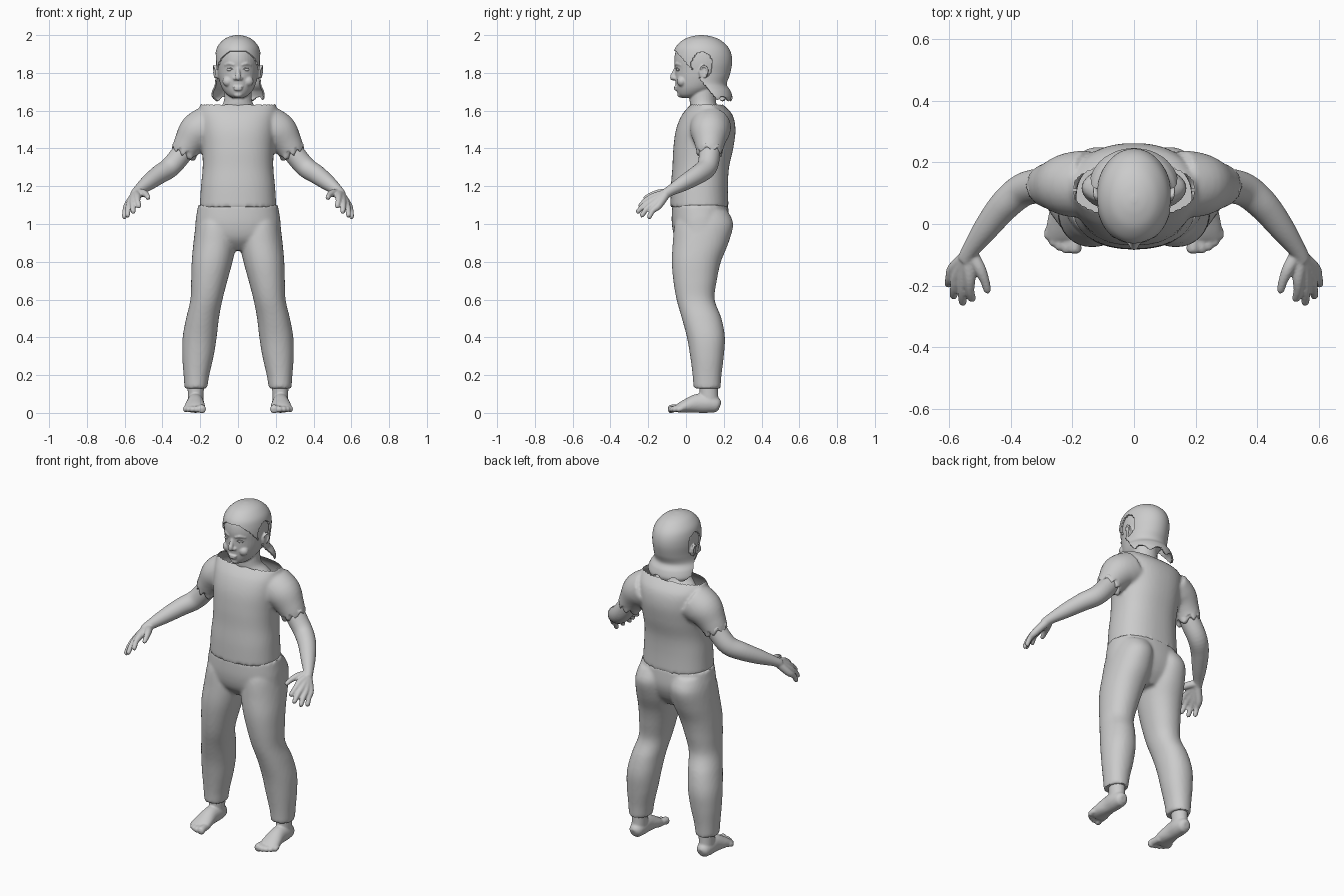
import bpy, bmesh, math
from mathutils import Vector, Matrix

grey = bpy.data.materials.new("plain_grey")
grey.diffuse_color = (0.6, 0.6, 0.6, 1)


def spline(rows, steps):
    """Smoothly interpolate rows of numbers (Catmull-Rom)."""
    out = []
    for i in range(len(rows) - 1):
        a, b = rows[max(i - 1, 0)], rows[i]
        c, d = rows[i + 1], rows[min(i + 2, len(rows) - 1)]
        for k in range(steps):
            t = k / steps
            out.append([0.5 * (2*q + (r - p)*t + (2*p - 5*q + 4*r - s)*t*t
                               + (3*q - p - 3*r + s)*t**3)
                        for p, q, r, s in zip(a, b, c, d)])
    out.append(list(rows[-1]))
    return out


def loft(bm, rows, flat=False, n=28, power=2.0, steps=5):
    """Rows are x, y, z, radius a, radius b; rings lie flat or follow the path."""
    rows = spline(rows, steps)
    pts = [Vector(r[:3]) for r in rows]
    rings, faces = [], []
    for i, (p, r) in enumerate(zip(pts, rows)):
        u, v = Vector((1, 0, 0)), Vector((0, 1, 0))
        if not flat:
            t = (pts[min(i + 1, len(pts) - 1)] - pts[max(i - 1, 0)]).normalized()
            u = t.cross(Vector((0, 0, 1))).normalized()
            v = u.cross(t)
        ring = []
        for k in range(n):
            c, s = math.cos(math.tau*k/n), math.sin(math.tau*k/n)
            c = math.copysign(abs(c)**(2/power), c)
            s = math.copysign(abs(s)**(2/power), s)
            ring.append(bm.verts.new(p + u*c*max(r[3], .002) + v*s*max(r[4], .002)))
        rings.append(ring)
    for a, b in zip(rings, rings[1:]):
        for k in range(n):
            faces.append(bm.faces.new((a[k], a[(k+1) % n], b[(k+1) % n], b[k])))
    faces += [bm.faces.new(rings[0]), bm.faces.new(rings[-1])]
    bmesh.ops.recalc_face_normals(bm, faces=faces)


def body(bm, rows, **kw):
    """Upright part from rows of z, centre x, front y, back y, half width."""
    loft(bm, [(x, (f + b)/2, z, w, (b - f)/2) for z, x, f, b, w in rows], flat=True, **kw)


def tube(bm, rows, **kw):
    loft(bm, [(x, y, z, r, r) for x, y, z, r in rows], **kw)


def ball(bm, c, r):
    m = Matrix.Translation(c) @ Matrix.Diagonal((*r, 1))
    bmesh.ops.create_uvsphere(bm, u_segments=24, v_segments=16, radius=1, matrix=m)


def finish(name, bm, voxel=0, smooth=0, mirror=False, thick=0):
    """Make the object, fuse overlapping pieces, smooth and shade it."""
    me = bpy.data.meshes.new(name)
    bm.to_mesh(me)
    bm.free()
    ob = bpy.data.objects.new(name, me)
    bpy.context.collection.objects.link(ob)
    me.materials.append(grey)
    bpy.context.view_layer.objects.active = ob
    bpy.ops.object.select_all(action='DESELECT')
    ob.select_set(True)
    if mirror:
        ob.modifiers.new("mirror", 'MIRROR').use_mirror_merge = False
    if voxel:
        m = ob.modifiers.new("fuse", 'REMESH')
        m.mode, m.voxel_size = 'VOXEL', voxel
    if smooth:
        m = ob.modifiers.new("soften", 'SMOOTH')
        m.factor, m.iterations = 0.5, smooth
    if thick:
        m = ob.modifiers.new("thickness", 'SOLIDIFY')
        m.thickness, m.offset = thick, -1
    for m in list(ob.modifiers):
        bpy.ops.object.modifier_apply(modifier=m.name)
    bpy.ops.object.shade_smooth_by_angle(angle=math.radians(50))
    return ob


# Shirt with short sleeves and an open neckline
bm = bmesh.new()
body(bm, [(1.09, 0, -.083, .225, .203), (1.2, 0, -.08, .222, .196), (1.3, 0, -.072, .228, .187),
          (1.4, 0, -.067, .25, .19), (1.5, 0, -.053, .262, .2), (1.58, 0, -.02, .245, .205),
          (1.637, 0, .03, .19, .2)], power=2.3, n=48)
for s in (1, -1):
    tube(bm, [(s*.15, .13, 1.52, .11), (s*.215, .127, 1.485, .103),
              (s*.262, .125, 1.425, .08), (s*.292, .125, 1.37, .066)])
shirt = finish("shirt", bm, voxel=.01, smooth=3)
bm = bmesh.new()
bm.from_mesh(shirt.data)
top = [f for f in bm.faces if f.normal.z > .8 and f.calc_center_median().z > 1.622
       and abs(f.calc_center_median().x) < .19]
bmesh.ops.delete(bm, geom=top, context='FACES')
# ragged sleeve edges
for v in bm.verts:
    d = abs(v.co.x)*.48 - v.co.z*.88
    if abs(v.co.x) > .22 and d > -1.085:
        a = math.atan2(v.co.y - .125, v.co.z - 1.38 + abs(v.co.x) - .29)
        v.co.z -= .012*math.sin(7*a)
bm.to_mesh(shirt.data)
bm.free()

# Trousers
bm = bmesh.new()
body(bm, [(.86, 0, .0, .15, .1), (.92, 0, -.055, .2, .215), (1.0, 0, -.075, .228, .226),
          (1.1, 0, -.073, .222, .211)], power=2.25, n=48)
for s in (1, -1):
    body(bm, [(.13, s*.223, .04, .183, .06), (.2, s*.22, .035, .188, .068),
              (.3, s*.212, .022, .2, .083), (.4, s*.203, .005, .206, .09),
              (.5, s*.188, -.022, .188, .087), (.6, s*.167, -.05, .152, .085),
              (.7, s*.152, -.067, .163, .096), (.8, s*.137, -.075, .185, .108),
              (.9, s*.122, -.07, .225, .114), (1.0, s*.115, -.06, .25, .108),
              (1.07, s*.105, -.03, .22, .1)], power=2.15, n=36)
finish("trousers", bm, voxel=.01, smooth=3)

# Arms with hands and fingers
bm = bmesh.new()
tube(bm, [(.24, .13, 1.46, .055), (.3, .125, 1.37, .056), (.36, .11, 1.3, .054),
          (.42, .06, 1.26, .05), (.48, -.015, 1.215, .041), (.53, -.085, 1.175, .028),
          (.545, -.115, 1.155, .027)])
fingers = [((.533, -.17, 1.145), (.524, -.25, 1.09)), ((.553, -.175, 1.125), (.555, -.262, 1.06)),
           ((.571, -.165, 1.11), (.586, -.24, 1.04)), ((.585, -.145, 1.098), (.603, -.2, 1.03))]
for a, b in fingers:
    a, b = Vector(a), Vector(b)
    m = (a + b)/2 + Vector((.003, -.004, .006))
    tube(bm, [(.54, -.105, 1.16, .024), (*a, .02), (*m, .0145), (*a.lerp(b, .92), .0125), (*b, .005)], n=16)
tube(bm, [(.525, -.1, 1.165, .022), (.5, -.145, 1.163, .02), (.483, -.185, 1.152, .015),
          (.475, -.215, 1.138, .012), (.473, -.223, 1.133, .005)], n=16)
finish("arms", bm, voxel=.0055, smooth=2, mirror=True)

# Bare feet with toes
bm = bmesh.new()
loft(bm, [(.225, .18, .035, .018, .02), (.225, .165, .04, .036, .038), (.225, .12, .05, .045, .05),
          (.226, .06, .05, .045, .05), (.228, 0, .036, .054, .036), (.23, -.04, .024, .055, .024),
          (.23, -.052, .02, .045, .016)])
body(bm, [(.04, .225, .07, .175, .04), (.1, .224, .072, .17, .042), (.17, .223, .07, .17, .045)])
for x0, x, y, r in [(.197, .192, -.095, .021), (.219, .219, -.095, .015), (.238, .242, -.086, .014),
                    (.253, .261, -.072, .014), (.265, .276, -.052, .014)]:
    tube(bm, [(x0, -.01, .024, r), (x, y + .03, .024, r), (x, y + .01, .018, r*1.05), (x, y, .016, r*.5)], n=16)
feet = finish("feet", bm, voxel=.006, smooth=2, mirror=True)
for v in feet.data.vertices:
    v.co.z = max(v.co.z, 0)

# Head, neck and face
bm = bmesh.new()
body(bm, [(1.5, 0, .03, .2, .17), (1.56, 0, .045, .19, .165), (1.6, 0, .03, .18, .12),
          (1.64, 0, .02, .16, .078), (1.72, 0, .02, .16, .07)])
body(bm, [(1.668, 0, -.025, .05, .03), (1.685, 0, -.042, .1, .058), (1.72, 0, -.052, .16, .085),
          (1.77, 0, -.057, .205, .102), (1.82, 0, -.058, .225, .11), (1.87, 0, -.062, .23, .112),
          (1.92, 0, -.052, .215, .104), (1.96, 0, -.02, .18, .08), (1.988, 0, .045, .12, .03)], n=40)
tube(bm, [(0, -.05, 1.83, .01), (0, -.062, 1.8, .012), (0, -.071, 1.776, .015), (0, -.06, 1.765, .008)], n=16)
ball(bm, (0, -.054, 1.725), (.027, .01, .006))
ball(bm, (0, -.053, 1.713), (.023, .011, .007))
ball(bm, (0, -.032, 1.685), (.024, .015, .015))
for s in (1, -1):
    ball(bm, (s*.015, -.058, 1.77), (.011, .01, .009))
    ball(bm, (s*.052, -.022, 1.755), (.03, .026, .028))
    tube(bm, [(s*.02, -.056, 1.842, .006), (s*.045, -.048, 1.849, .007), (s*.07, -.026, 1.841, .005)], n=12)
    ball(bm, (s*.113, .092, 1.8), (.01, .024, .036))
    tube(bm, [(s*.122, .075, 1.82, .005), (s*.127, .095, 1.837, .006), (s*.128, .115, 1.815, .006),
              (s*.122, .1, 1.775, .006)], n=12)
finish("head", bm, voxel=.005, smooth=2)

# Eyes and upper lids
bm = bmesh.new()
for s in (1, -1):
    ball(bm, (s*.044, -.039, 1.817), (.016, .013, .009))
    tube(bm, [(s*.026, -.051, 1.817, .002), (s*.044, -.051, 1.827, .003), (s*.062, -.035, 1.816, .002)], n=10)
finish("eyes", bm)

# Hair shell: cut away around the face and ears, flared at the nape
bm = bmesh.new()
body(bm, [(1.645, 0, .0, .238, .138), (1.67, 0, .0, .246, .145), (1.705, 0, -.02, .236, .138),
          (1.74, 0, -.05, .216, .123), (1.79, 0, -.065, .232, .12), (1.85, 0, -.071, .244, .123),
          (1.9, 0, -.067, .24, .12), (1.94, 0, -.052, .22, .108), (1.975, 0, -.015, .18, .078),
          (1.993, 0, .03, .135, .043), (2.0, 0, .07, .09, .008)], n=96, steps=8)
cut = []
for f in bm.faces:
    c = f.calc_center_median()
    face = c.z < 1.915 and c.y < -.055 + (1.915 - c.z)*.85
    ear = ((c.y - .085)/.056)**2 + ((c.z - 1.842)/.068)**2 < 1 and c.z > 1.75
    hem = c.z < 1.662 + .014*math.sin(math.atan2(c.x, c.y - .1)*9)
    if face or ear or hem:
        cut.append(f)
bmesh.ops.delete(bm, geom=cut, context='FACES')
finish("hair", bm, smooth=2, thick=.008)
